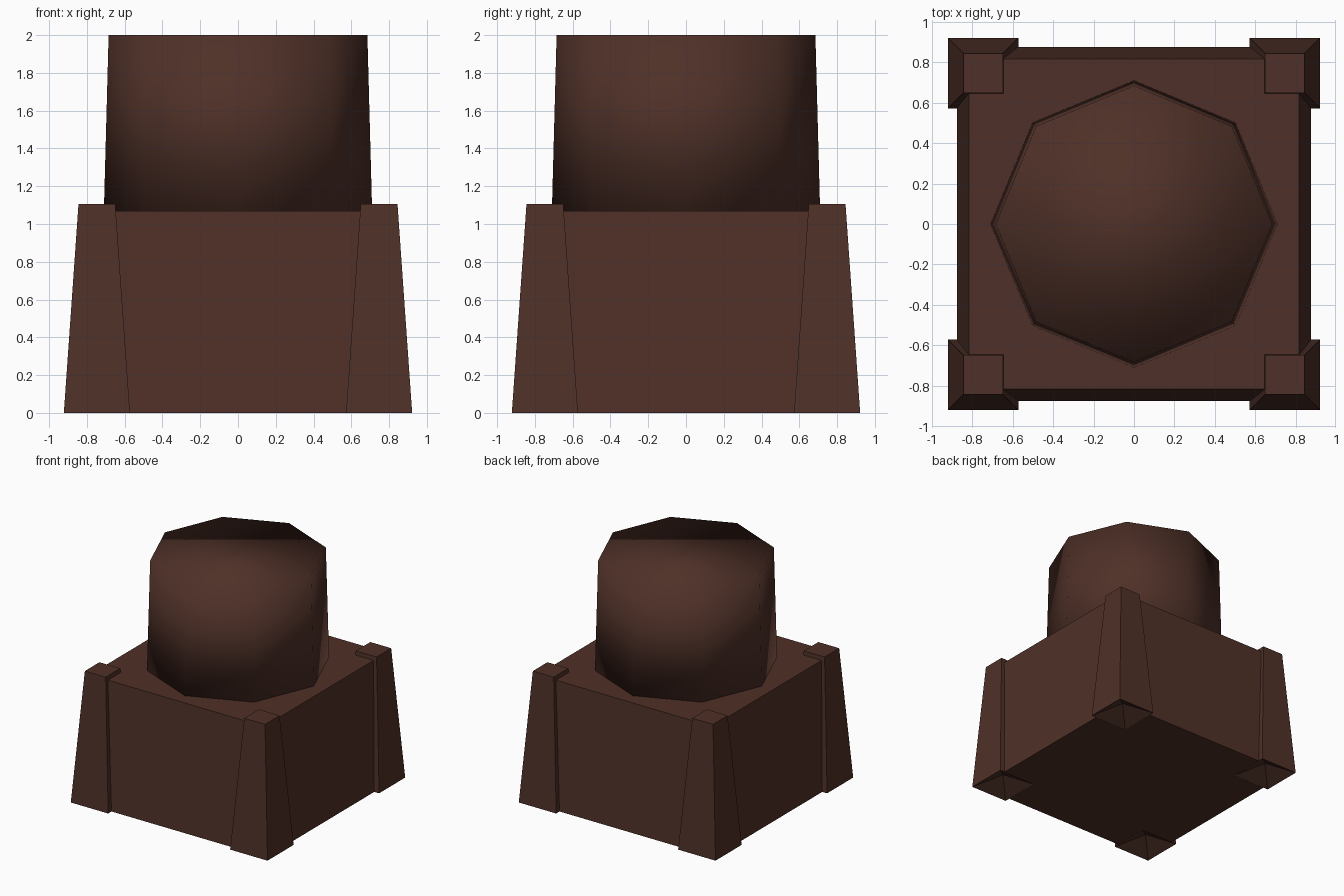
import bpy, bmesh, math

if "Cube" in bpy.data.objects:
    bpy.data.objects.remove(bpy.data.objects["Cube"])

brown = bpy.data.materials.new("dark brown")
brown.diffuse_color = (0.078, 0.030, 0.021, 1)
brown.use_nodes = True
brown.node_tree.nodes["Principled BSDF"].inputs["Base Color"].default_value = brown.diffuse_color


def finish(bm, name, smooth=False):
    bmesh.ops.recalc_face_normals(bm, faces=bm.faces)
    me = bpy.data.meshes.new(name)
    bm.to_mesh(me)
    bm.free()
    me.materials.append(brown)
    for p in me.polygons:
        p.use_smooth = smooth
    ob = bpy.data.objects.new(name, me)
    bpy.context.collection.objects.link(ob)
    return ob


def loft(bottom, top, z0, z1):
    """Closed prism between two outlines with the same number of points."""
    bm = bmesh.new()
    a = [bm.verts.new((x, y, z0)) for x, y in bottom]
    b = [bm.verts.new((x, y, z1)) for x, y in top]
    n = len(a)
    for i in range(n):
        j = (i + 1) % n
        bm.faces.new((a[i], a[j], b[j], b[i]))
    base = bm.faces.new(a[::-1])
    bm.faces.new(b)
    return bm, base


def plus(r, c):
    """Square outline of half width r, notched at the corners to c."""
    quarter = [(r, -c), (r, c), (c, c)]
    pts = []
    for k in range(4):
        for x, y in quarter:
            for _ in range(k):
                x, y = -y, x
            pts.append((x, y))
    return pts


def square(cx, cy, h):
    return [(cx - h, cy - h), (cx + h, cy - h), (cx + h, cy + h), (cx - h, cy + h)]


def octagon(r):
    return [(r * math.cos(k * math.pi / 4), r * math.sin(k * math.pi / 4)) for k in range(8)]


# tapered base block, notched where the corner posts stand
bm, _ = loft(plus(0.877, 0.573), plus(0.818, 0.65), 0, 1.07)
finish(bm, "base_block")

# four tapered corner posts with hollowed undersides
c = 0.747
for sx in (-1, 1):
    for sy in (-1, 1):
        bm, base = loft(square(sx * c, sy * c, 0.175), square(sx * c, sy * c, 0.0975), 0, 1.105)
        poked = bmesh.ops.poke(bm, faces=[base])
        poked["verts"][0].co.z = 0.10
        finish(bm, "corner_post")

# smooth eight-sided drum on top
bm, _ = loft(octagon(0.71), octagon(0.685), 1.07, 2.0)
finish(bm, "drum", smooth=True)
